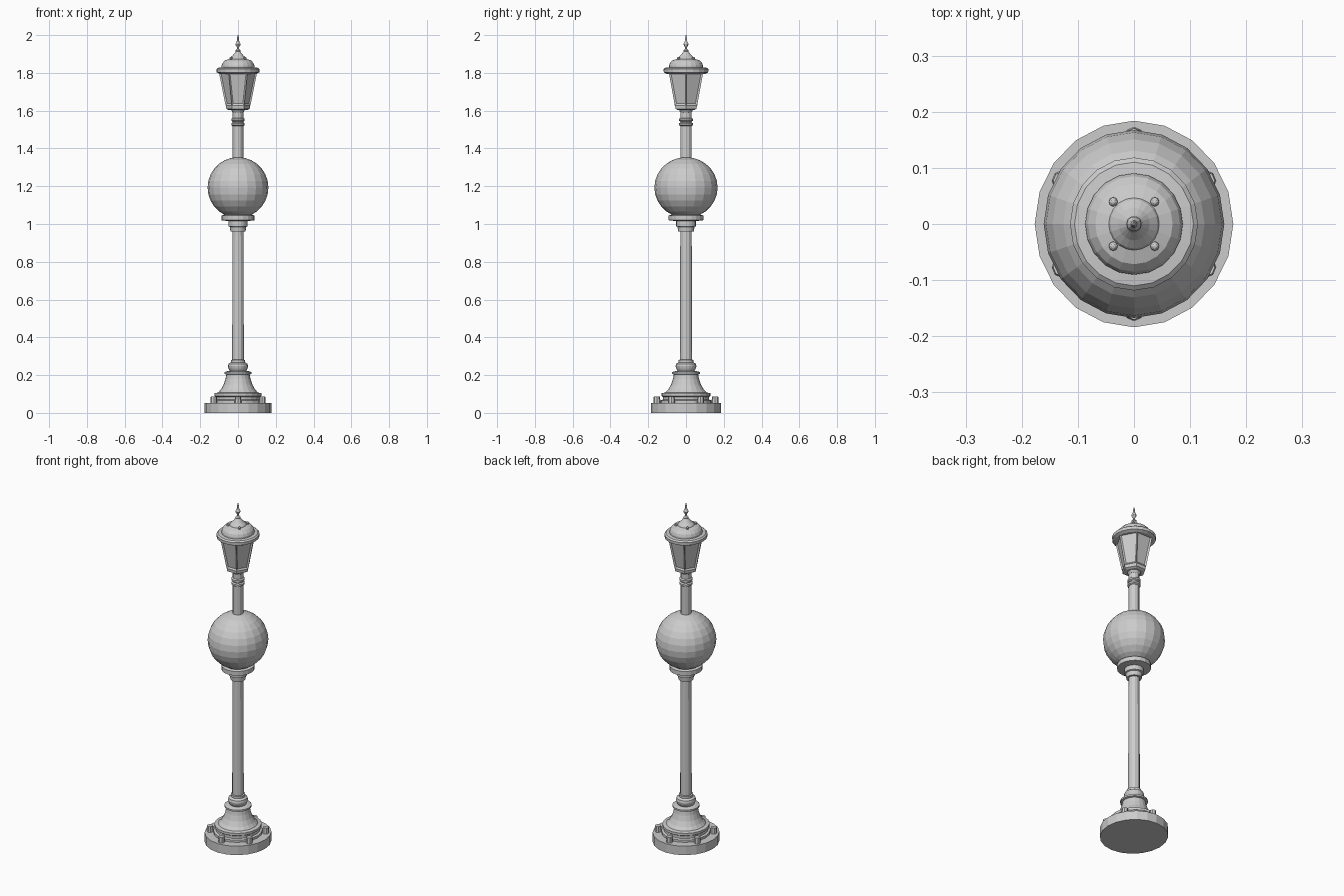
import bpy
import bmesh
from math import cos, sin, pi, radians
from mathutils import Matrix

cube = bpy.data.objects.get("Cube")
if cube:
    bpy.data.objects.remove(cube, do_unlink=True)

STRETCH = 1.04  # the post is slightly deeper than wide

metal = bpy.data.materials.new("light_grey")
metal.use_nodes = True
grey = (0.6, 0.6, 0.6, 1)
metal.diffuse_color = grey
metal.node_tree.nodes["Principled BSDF"].inputs["Base Color"].default_value = grey


def finish(name, bm):
    """Turn a bmesh into a flat-shaded object."""
    bmesh.ops.scale(bm, vec=(1, STRETCH, 1), verts=bm.verts)
    bmesh.ops.recalc_face_normals(bm, faces=bm.faces)
    mesh = bpy.data.meshes.new(name)
    bm.to_mesh(mesh)
    bm.free()
    mesh.materials.append(metal)
    obj = bpy.data.objects.new(name, mesh)
    bpy.context.collection.objects.link(obj)
    return obj


def lathe_bm(profile, sides):
    """Revolve (radius, height) points around z, with capped ends."""
    bm = bmesh.new()
    rings = [[bm.verts.new((r * cos(2 * pi * i / sides), r * sin(2 * pi * i / sides), z))
              for i in range(sides)] for r, z in profile]
    for low, high in zip(rings, rings[1:]):
        for i in range(sides):
            j = (i + 1) % sides
            bm.faces.new((low[i], low[j], high[j], high[i]))
    bm.faces.new(rings[0][::-1])
    bm.faces.new(rings[-1])
    return bm


def lathe(name, profile, sides=20):
    return finish(name, lathe_bm(profile, sides))


# Base slab and flared foot
lathe("base_slab", [(0.177, 0), (0.177, 0.053)])
lathe("foot", [(0.13, 0.05), (0.13, 0.066), (0.118, 0.07), (0.118, 0.085),
               (0.125, 0.09), (0.125, 0.104), (0.105, 0.108), (0.09, 0.125),
               (0.076, 0.15), (0.066, 0.18), (0.062, 0.203), (0.072, 0.206),
               (0.072, 0.216), (0.052, 0.222)])
lathe("foot_collar", [(0.04, 0.215), (0.05, 0.235), (0.053, 0.247), (0.05, 0.26),
                      (0.038, 0.268), (0.038, 0.28), (0.03, 0.282)])

# Ring of bolts on the slab
bm = bmesh.new()
for k in range(6):
    a = radians(30 + 60 * k)
    spot = Matrix.Translation((0.148 * cos(a), 0.148 * sin(a), 0.069))
    bmesh.ops.create_cone(bm, cap_ends=True, segments=8, radius1=0.018,
                          radius2=0.016, depth=0.036, matrix=spot)
finish("base_bolts", bm)

# Lower pole and the cup holding the globe
lathe("lower_pole", [(0.031, 0.27), (0.029, 0.98)], 12)
lathe("globe_cup", [(0.04, 0.96), (0.043, 0.985), (0.05, 0.988), (0.05, 1.015),
                    (0.088, 1.02), (0.088, 1.045), (0.07, 1.05)])

# Globe
bm = bmesh.new()
bmesh.ops.create_uvsphere(bm, u_segments=20, v_segments=14, radius=0.161,
                          matrix=Matrix.Translation((0, 0, 1.193)))
finish("globe", bm)

# Upper pole with decorative rings
lathe("upper_pole", [(0.028, 1.33), (0.028, 1.61)], 12)
for n, z in enumerate((1.528, 1.552)):
    lathe("pole_ring_%d" % (n + 1), [(0.028, z - 0.01), (0.035, z - 0.005),
                                     (0.035, z + 0.005), (0.028, z + 0.01)], 16)
lathe("pole_cap", [(0.028, 1.59), (0.034, 1.6), (0.034, 1.615)], 16)

# Six-sided lantern with recessed panes
lathe("lantern_seat", [(0.05, 1.604), (0.062, 1.61), (0.064, 1.628), (0.058, 1.632)], 6)
bm = lathe_bm([(0.066, 1.628), (0.101, 1.803)], 6)
panes = [f for f in bm.faces if len(f.verts) == 4]
bmesh.ops.recalc_face_normals(bm, faces=bm.faces)
bmesh.ops.inset_individual(bm, faces=panes, thickness=0.011, depth=-0.007)
finish("lantern_body", bm)

# Roof: rim, dome and cap
lathe("roof_rim", [(0.098, 1.795), (0.113, 1.803), (0.114, 1.82), (0.106, 1.827),
                   (0.085, 1.829)])
lathe("roof_dome", [(0.087, 1.825), (0.087, 1.838), (0.082, 1.852), (0.069, 1.866),
                    (0.045, 1.874), (0.042, 1.88), (0.028, 1.893), (0.016, 1.908),
                    (0.011, 1.916)])

# Finial
lathe("finial", [(0.011, 1.91), (0.014, 1.918), (0.006, 1.926), (0.006, 1.936),
                 (0.012, 1.946), (0.013, 1.954), (0.007, 1.966), (0.005, 1.975),
                 (0.006, 1.98), (0.002, 2.0)], 10)

# Four small knobs on the roof
bm = bmesh.new()
for sx in (-1, 1):
    for sy in (-1, 1):
        bmesh.ops.create_uvsphere(bm, u_segments=8, v_segments=6, radius=0.008,
                                  matrix=Matrix.Translation((sx * 0.037, sy * 0.038, 1.877)))
finish("roof_knobs", bm)
